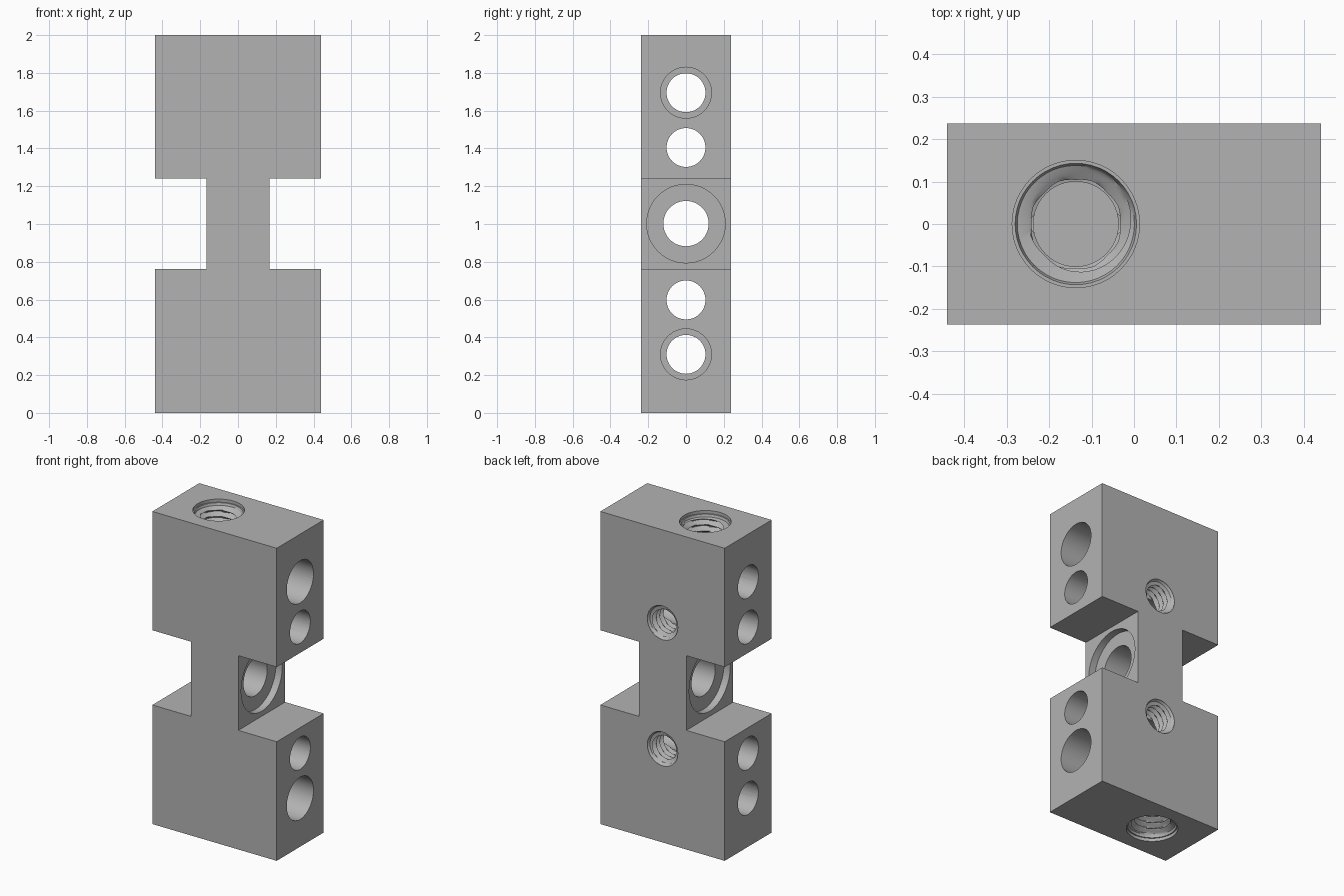
import bpy, bmesh, math
from mathutils import Vector

old = bpy.data.objects.get("Cube")
if old:
    bpy.data.objects.remove(old, do_unlink=True)

W, D, H = 0.44, 0.237, 2.0       # half width, half depth, height
NECK, N0, N1 = 0.168, 0.762, 1.24  # half neck width and notch heights
SEGS = 48

grey = bpy.data.materials.new("machined grey")
grey.use_nodes = True
color = (0.45, 0.45, 0.45, 1)
grey.diffuse_color = color
grey.node_tree.nodes["Principled BSDF"].inputs["Base Color"].default_value = color


def make_object(name, bm):
    bmesh.ops.recalc_face_normals(bm, faces=bm.faces)
    mesh = bpy.data.meshes.new(name)
    bm.to_mesh(mesh)
    bm.free()
    mesh.materials.append(grey)
    obj = bpy.data.objects.new(name, mesh)
    bpy.context.collection.objects.link(obj)
    return obj


def plain(*steps):
    """Rings of a stepped bore from (depth, radius) pairs."""
    return [(d, r, 0, 1) for d, r in steps]


def thread(start, end, minor, major, pitch):
    """Rings whose radius follows a helical V thread."""
    rows = round((end - start) / pitch * 8)
    return [(start + (end - start) * i / rows, minor, major - minor, pitch)
            for i in range(rows + 1)]


def bore(name, mouth, inward, rings):
    """Closed cutter running from the mouth along the inward direction."""
    axis = Vector(inward)
    side = axis.orthogonal().normalized()
    other = axis.cross(side)
    bm = bmesh.new()
    loops = []
    for depth, radius, height, pitch in rings:
        loop = []
        for s in range(SEGS):
            turn = s / SEGS
            phase = (depth / pitch - turn) % 1
            r = radius + height * (1 - abs(2 * phase - 1))
            a = turn * math.tau
            loop.append(bm.verts.new(Vector(mouth) + axis * depth
                        + (side * math.cos(a) + other * math.sin(a)) * r))
        loops.append(loop)
    for a, b in zip(loops, loops[1:]):
        for i in range(SEGS):
            j = (i + 1) % SEGS
            bm.faces.new((a[i], a[j], b[j], b[i]))
    bm.faces.new(loops[0])
    bm.faces.new(loops[-1])
    bmesh.ops.triangulate(bm, faces=bm.faces)
    obj = make_object(name, bm)
    obj.hide_render = True
    return obj


# Body: notched outline pushed through the depth
half = [(W, 0), (W, N0), (NECK, N0), (NECK, N1), (W, N1), (W, H)]
outline = half + [(-x, z) for x, z in reversed(half)]
bm = bmesh.new()
face = bm.faces.new([bm.verts.new((x, -D, z)) for x, z in outline])
out = bmesh.ops.extrude_face_region(bm, geom=[face])
bmesh.ops.translate(bm, vec=(0, 2 * D, 0),
                    verts=[v for v in out["geom"] if isinstance(v, bmesh.types.BMVert)])
body = make_object("manifold_block", bm)

cutters = []
# Cross passages; the outer pair is wider on the left side
for z in (0.31, 1.695):
    cutters.append(bore("wide_passage", (W, 0, z), (-1, 0, 0),
                        plain((-0.05, 0.135), (0.34, 0.135), (0.34, 0.103), (0.95, 0.103))))
for z in (0.598, 1.405):
    cutters.append(bore("narrow_passage", (W, 0, z), (-1, 0, 0),
                        plain((-0.05, 0.103), (0.95, 0.103))))

# Neck bore with a shallow counterbore on both sides
t = 2 * NECK
cutters.append(bore("neck_bore", (NECK, 0, 1.002), (-1, 0, 0),
                    plain((-0.05, 0.208), (0.045, 0.208), (0.045, 0.12),
                          (t - 0.045, 0.12), (t - 0.045, 0.208), (t + 0.05, 0.208))))

# Threaded end ports
for z, way in ((H, -1), (0, 1)):
    cutters.append(bore("end_port", (-0.137, 0, z), (0, 0, way),
                        plain((-0.05, 0.15), (0.02, 0.15), (0.02, 0.143), (0.035, 0.138))
                        + thread(0.04, 0.2, 0.104, 0.137, 0.04)
                        + plain((0.205, 0.1), (0.412, 0.1))))

# Threaded ports on the back
for z in (0.598, 1.405):
    cutters.append(bore("back_port", (0, D, z), (0, -1, 0),
                        plain((-0.02, 0.108), (0.004, 0.108), (0.016, 0.1))
                        + thread(0.02, 0.2, 0.076, 0.1, 0.036)
                        + plain((0.215, 0.076))))

for cutter in cutters:
    mod = body.modifiers.new(cutter.name, "BOOLEAN")
    mod.operation = "DIFFERENCE"
    mod.solver = "EXACT"
    mod.object = cutter

# Bake the cuts and drop the cutters
bpy.context.view_layer.update()
graph = bpy.context.evaluated_depsgraph_get()
baked = bpy.data.meshes.new_from_object(body.evaluated_get(graph))
body.modifiers.clear()
body.data = baked
for cutter in cutters:
    bpy.data.objects.remove(cutter, do_unlink=True)

bpy.ops.object.select_all(action="DESELECT")
body.select_set(True)
bpy.context.view_layer.objects.active = body
bpy.ops.object.shade_smooth_by_angle(angle=math.radians(30))
